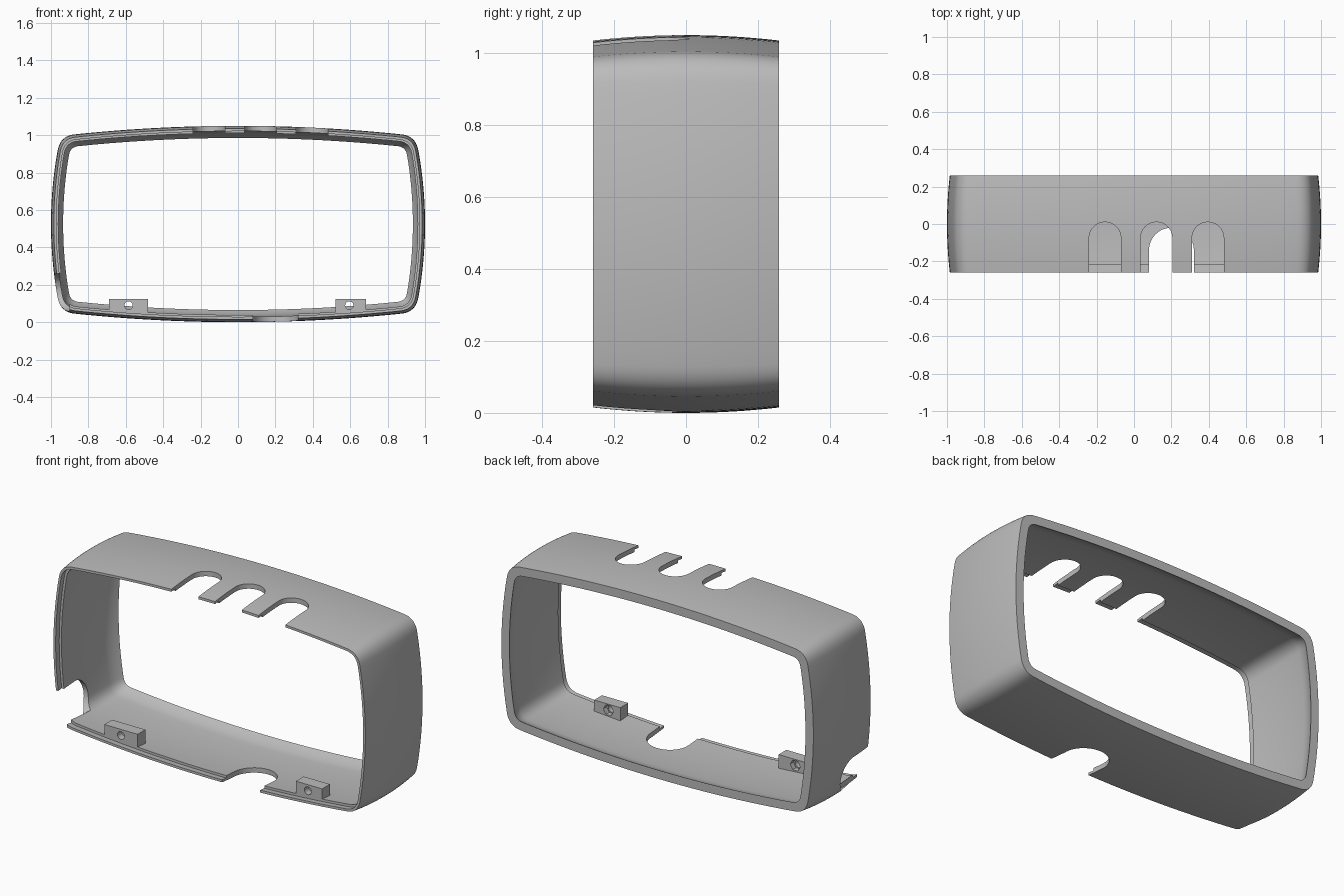
import bpy, bmesh, math
from mathutils import Vector

cube = bpy.data.objects.get("Cube")
if cube:
    bpy.data.objects.remove(cube, do_unlink=True)

grey = bpy.data.materials.new("mid grey")
grey.use_nodes = True
grey.diffuse_color = (0.5, 0.5, 0.5, 1)
grey.node_tree.nodes["Principled BSDF"].inputs["Base Color"].default_value = (0.5, 0.5, 0.5, 1)

MID = 0.525      # height of the frame's centre
HALF = 0.258     # half depth
FRONT = -0.22    # step behind the front lip


def make_object(name, bm):
    bmesh.ops.recalc_face_normals(bm, faces=bm.faces)
    mesh = bpy.data.meshes.new(name)
    bm.to_mesh(mesh)
    bm.free()
    mesh.materials.append(grey)
    ob = bpy.data.objects.new(name, mesh)
    bpy.context.collection.objects.link(ob)
    return ob


def prism(name, points, sweep):
    """Extrude a closed outline along a vector."""
    bm = bmesh.new()
    face = bm.faces.new([bm.verts.new(p) for p in points])
    new = bmesh.ops.extrude_face_region(bm, geom=[face])["geom"]
    bmesh.ops.translate(bm, vec=sweep, verts=[v for v in new if isinstance(v, bmesh.types.BMVert)])
    return make_object(name, bm)


def cut(ob, cutters):
    """Subtract the cutters, bake the result and smooth it by angle."""
    for c in cutters:
        mod = ob.modifiers.new("cut", 'BOOLEAN')
        mod.operation = 'DIFFERENCE'
        mod.solver = 'EXACT'
        mod.object = c
    bpy.context.view_layer.update()
    graph = bpy.context.evaluated_depsgraph_get()
    mesh = bpy.data.meshes.new_from_object(ob.evaluated_get(graph))
    ob.modifiers.clear()
    ob.data = mesh
    mesh.shade_smooth()
    mesh.set_sharp_from_angle(angle=math.radians(30))
    for c in cutters:
        bpy.data.objects.remove(c, do_unlink=True)


def outline(d):
    """Bowed rectangle with rounded corners, shrunk inward by d."""
    top = lambda x: MID - d - 0.06 * x * x
    side = lambda z: 1 - d - 0.23 * z * z
    r = 0.075 - 0.5 * d
    x, z = 0.95, 0.47
    for _ in range(12):
        z = top(x)
        x = side(z)
    a = Vector((x - r, top(x - r)))
    b = Vector((side(z - r), z - r))
    corner = Vector((x, z))
    quarter = [Vector((a.x * i / 16, top(a.x * i / 16))) for i in range(16)]
    for i in range(11):
        t = i / 10
        quarter.append(a * (1 - t) ** 2 + corner * 2 * t * (1 - t) + b * t * t)
    quarter += [Vector((side(b.y * i / 10), b.y * i / 10)) for i in range(9, -1, -1)]
    right = quarter + [Vector((p.x, -p.y)) for p in quarter[-2::-1]]
    return right + [Vector((-p.x, p.y)) for p in right[-2:0:-1]]


def bulge(y):
    return 0.015 * (y / HALF) ** 2


# Frame shell: outer barrel, then the stepped and flared inside
stations = [HALF * i / 8 for i in range(-8, 9)]
loops = [(y, bulge(y)) for y in stations]
loops += [(HALF, bulge(HALF) + 0.05)]
for i in range(1, 7):
    t = i / 6
    y = HALF - 0.09 * t
    loops.append((y, bulge(y) + 0.028 + 0.022 * (1 - t) ** 2))
loops += [(y, bulge(y) + 0.028) for y in (0.11, 0.05, 0, -0.05, -0.11, -0.17, FRONT)]
loops += [(FRONT, bulge(FRONT) + 0.014), (-HALF, bulge(HALF) + 0.014)]

bm = bmesh.new()
rings = [[bm.verts.new((p.x, y, p.y + MID)) for p in outline(d)] for y, d in loops]
for k, ring in enumerate(rings):
    nxt = rings[(k + 1) % len(rings)]
    n = len(ring)
    for i in range(n):
        j = (i + 1) % n
        bm.faces.new((ring[i], ring[j], nxt[j], nxt[i]))
frame = make_object("frame_shell", bm)


def arch(centre, r, end):
    """Slot open to the front with a round end, as (across, y) pairs."""
    pts = [(centre - r, -0.4), (centre + r, -0.4)]
    for i in range(25):
        a = math.pi * i / 24
        pts.append((centre + r * math.cos(a), end - r + r * math.sin(a)))
    return pts


# Cable slots: three on top, one below, one in the right wall
cutters = []
for c in (-0.155, 0.12, 0.395):
    cutters.append(prism("slot_cutter", [(u, y, 0.9) for u, y in arch(c, 0.085, 0.01)], (0, 0, 0.3)))
cutters.append(prism("slot_cutter", [(u, y, -0.1) for u, y in arch(0.2, 0.12, -0.02)], (0, 0, 0.25)))
cutters.append(prism("slot_cutter", [(-1.1, y, u) for u, y in arch(0.16, 0.1, -0.01)], (0.2, 0, 0)))
cut(frame, cutters)


def ring_points(x, y, z, r, n):
    return [(x + r * math.cos(math.tau * i / n), y, z + r * math.sin(math.tau * i / n)) for i in range(n)]


# Screw blocks with a round hole and a hexagonal nut pocket behind
def screw_block(name, x0, x1, hole_x):
    base, top, hole_z = 0.045, 0.125, 0.09
    block = prism(name, [(x0, FRONT, base), (x1, FRONT, base), (x1, FRONT, top), (x0, FRONT, top)],
                  (0, 0.07, 0))
    hole = prism("hole_cutter", ring_points(hole_x, FRONT - 0.05, hole_z, 0.022, 24), (0, 0.2, 0))
    nut = prism("nut_cutter", ring_points(hole_x, FRONT + 0.04, hole_z, 0.032, 6), (0, 0.1, 0))
    cut(block, [hole, nut])


screw_block("right_screw_block", -0.69, -0.48, -0.585)
screw_block("left_screw_block", 0.52, 0.685, 0.595)
